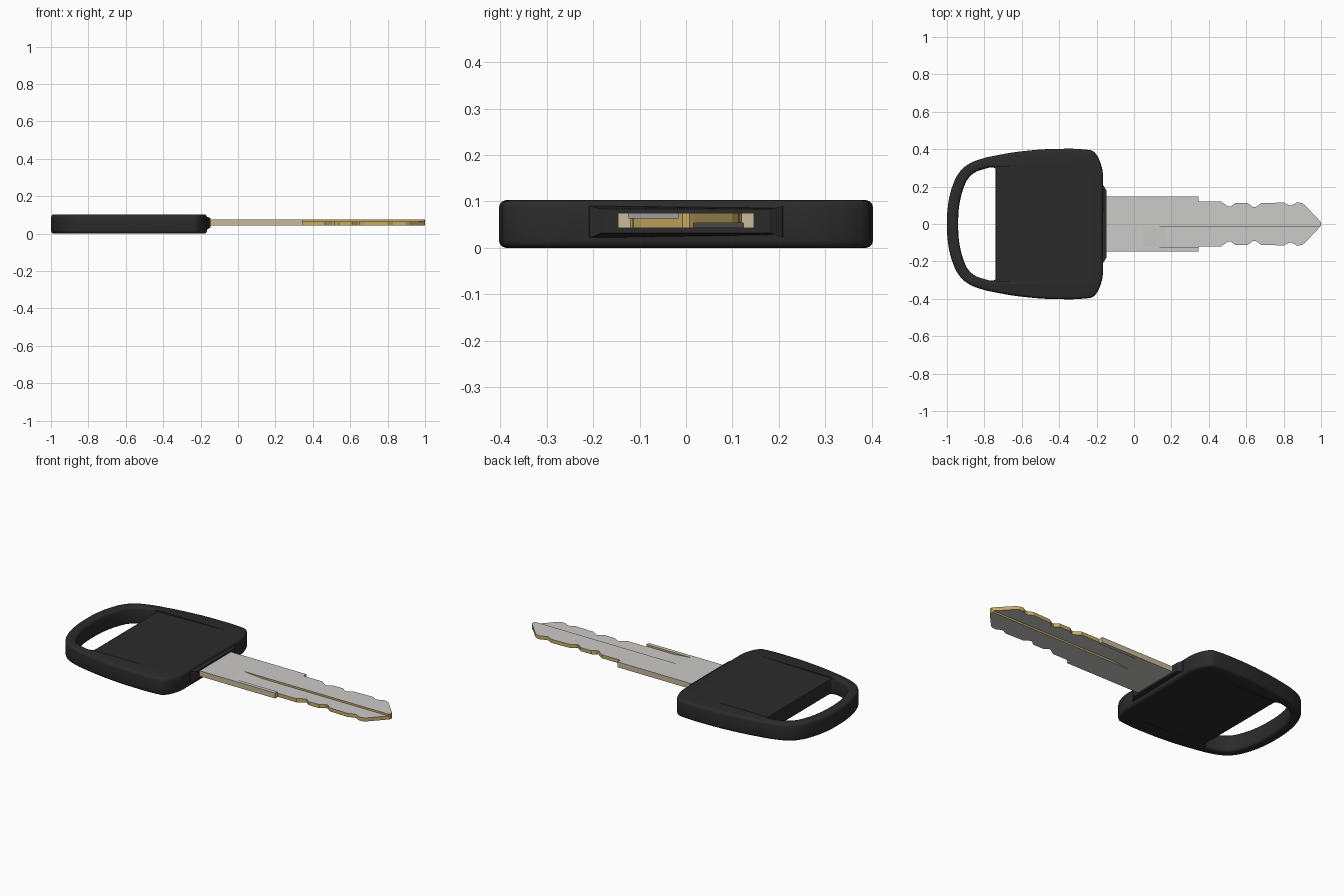
import bpy, bmesh, math
from mathutils import Vector

if "Cube" in bpy.data.objects:
    bpy.data.objects.remove(bpy.data.objects["Cube"])


def material(name, rgb):
    m = bpy.data.materials.new(name)
    m.diffuse_color = (*rgb, 1)
    m.use_nodes = True
    m.node_tree.nodes["Principled BSDF"].inputs["Base Color"].default_value = m.diffuse_color
    return m


BLACK = material("black plastic", (0.024, 0.024, 0.024))
SILVER = material("silver metal", (0.60, 0.595, 0.58))
GOLD = material("brass edge", (0.56, 0.41, 0.13))
PALE = material("pale brass edge", (0.58, 0.49, 0.34))


def add_object(name, data, *mats):
    ob = bpy.data.objects.new(name, data)
    bpy.context.collection.objects.link(ob)
    for m in mats:
        data.materials.append(m)
    return ob


def prism(name, pts, place, lo, hi, *mats):
    """Extrude a 2D profile; place(u, v, w) maps it into space."""
    bm = bmesh.new()
    a = [bm.verts.new(place(u, v, lo)) for u, v in pts]
    b = [bm.verts.new(place(u, v, hi)) for u, v in pts]
    bm.faces.new(a)
    bm.faces.new(b)
    for i in range(len(a)):
        j = (i + 1) % len(a)
        bm.faces.new((a[i], a[j], b[j], b[i]))
    bmesh.ops.recalc_face_normals(bm, faces=bm.faces)
    me = bpy.data.meshes.new(name)
    bm.to_mesh(me)
    bm.free()
    return add_object(name, me, *mats)


def bake(ob):
    dg = bpy.context.evaluated_depsgraph_get()
    return bpy.data.meshes.new_from_object(ob.evaluated_get(dg))


def cut(ob, cutters):
    for c in cutters:
        mod = ob.modifiers.new("cut", 'BOOLEAN')
        mod.operation, mod.object, mod.solver = 'DIFFERENCE', c, 'EXACT'
    me = bake(ob)
    ob.modifiers.clear()
    ob.data = me
    for c in cutters:
        bpy.data.objects.remove(c)


def smooth(ob, deg):
    bpy.ops.object.select_all(action='DESELECT')
    ob.select_set(True)
    bpy.context.view_layer.objects.active = ob
    bpy.ops.object.shade_smooth_by_angle(angle=math.radians(deg))


def mirrored(half):
    return half + [(x, -y) for x, y in reversed(half) if y > 0]


def xy(u, v, w):
    return (u, v, w)


def xz(u, v, w):
    return (u, w, v)


# Head: rounded outline with a finger loop opening
H = 0.103
outer = mirrored([(-1, 0), (-0.993, 0.11), (-0.968, 0.21), (-0.935, 0.275), (-0.89, 0.317),
                  (-0.82, 0.347), (-0.73, 0.368), (-0.57, 0.392), (-0.4, 0.402),
                  (-0.25, 0.397), (-0.222, 0.391), (-0.202, 0.372), (-0.177, 0.32),
                  (-0.167, 0.275), (-0.167, 0.22), (-0.167, 0)])
hole = mirrored([(-0.94, 0), (-0.934, 0.1), (-0.912, 0.19), (-0.885, 0.245), (-0.85, 0.276),
                 (-0.80, 0.294), (-0.752, 0.302), (-0.742, 0.296), (-0.74, 0.28), (-0.74, 0)])
cu = bpy.data.curves.new("head_outline", 'CURVE')
cu.dimensions, cu.fill_mode = '2D', 'BOTH'
for pts in (outer, hole):
    s = cu.splines.new('BEZIER')
    s.bezier_points.add(len(pts) - 1)
    for bp, (x, y) in zip(s.bezier_points, pts):
        bp.co = (x, y, 0)
        bp.handle_left_type = bp.handle_right_type = 'AUTO'
    s.use_cyclic_u = True
    s.resolution_u = 4
R = 0.016
cu.bevel_depth, cu.bevel_resolution, cu.offset = R, 2, -R
cu.extrude = H / 2 - R
tmp = add_object("head_outline", cu)
bpy.context.view_layer.update()
me = bake(tmp)
bpy.data.objects.remove(tmp)
bm = bmesh.new()
bm.from_mesh(me)
bmesh.ops.remove_doubles(bm, verts=bm.verts, dist=1e-5)
bmesh.ops.translate(bm, verts=bm.verts, vec=(0, 0, H / 2))
bmesh.ops.recalc_face_normals(bm, faces=bm.faces)
bm.to_mesh(me)
bm.free()
me.materials.clear()
head = add_object("head", me, BLACK)

# Shallow grip recesses, deepest beside the opening, on both faces
D = 0.01
recess = [[(-0.76, z - s * D), (-0.25, z + s * 0.0005), (-0.25, z + s * 0.05), (-0.76, z + s * 0.05)]
          for z, s in ((H, 1), (0, -1))]
cut(head, [prism("recess_cutter", p, xz, -0.305, 0.305, BLACK) for p in recess])
smooth(head, 35)

# Collar: tapered block where the blade enters the head
collar = prism("collar", [(-0.2, -0.215), (-0.165, -0.208), (-0.148, -0.18),
                          (-0.148, 0.18), (-0.165, 0.208), (-0.2, 0.215)],
               xy, 0.022, 0.09, BLACK)
for v in collar.data.vertices:
    if v.co.x > -0.15:
        v.co.z = 0.058 + (v.co.z - 0.056) * 0.75

# Blade: wide shank, notched narrow part and pointed tip
Z0, Z1 = 0.043, 0.075
edge = [(0.345, 0.12), (0.465, 0.12), (0.475, 0.113), (0.505, 0.093), (0.515, 0.093),
        (0.54, 0.111), (0.61, 0.111), (0.637, 0.09), (0.65, 0.09), (0.68, 0.111),
        (0.80, 0.115), (0.828, 0.1), (0.842, 0.1), (0.87, 0.115), (0.895, 0.113), (0.915, 0.1),
        (0.992, 0.018), (1.0, 0.008)]
shank = [(-0.18, 0.146), (0.345, 0.146)]
blade = prism("blade", mirrored(shank + edge), xy, Z0, Z1, SILVER, GOLD, PALE)

# Milled channels: one above on the -y half, one below on the +y half
G = 0.011
channels = []
for z, s in ((Z1, 1), (Z0, -1)):
    p = [(0.04, z + s * 0.0005), (0.17, z - s * G), (1.1, z - s * G),
         (1.1, z + s * 0.05), (0.04, z + s * 0.05)]
    ys = sorted((-s * 0.016, -s * 0.124))
    channels.append(prism("channel_cutter", p, xz, *ys, SILVER))
cut(blade, channels)

# Flat faces silver, cut edges brass, shank edges pale brass
for f in blade.data.polygons:
    if abs(f.normal.z) > 0.5:
        f.material_index = 0
    else:
        f.material_index = 2 if f.center.x < 0.35 and abs(f.center.y) > 0.125 else 1
